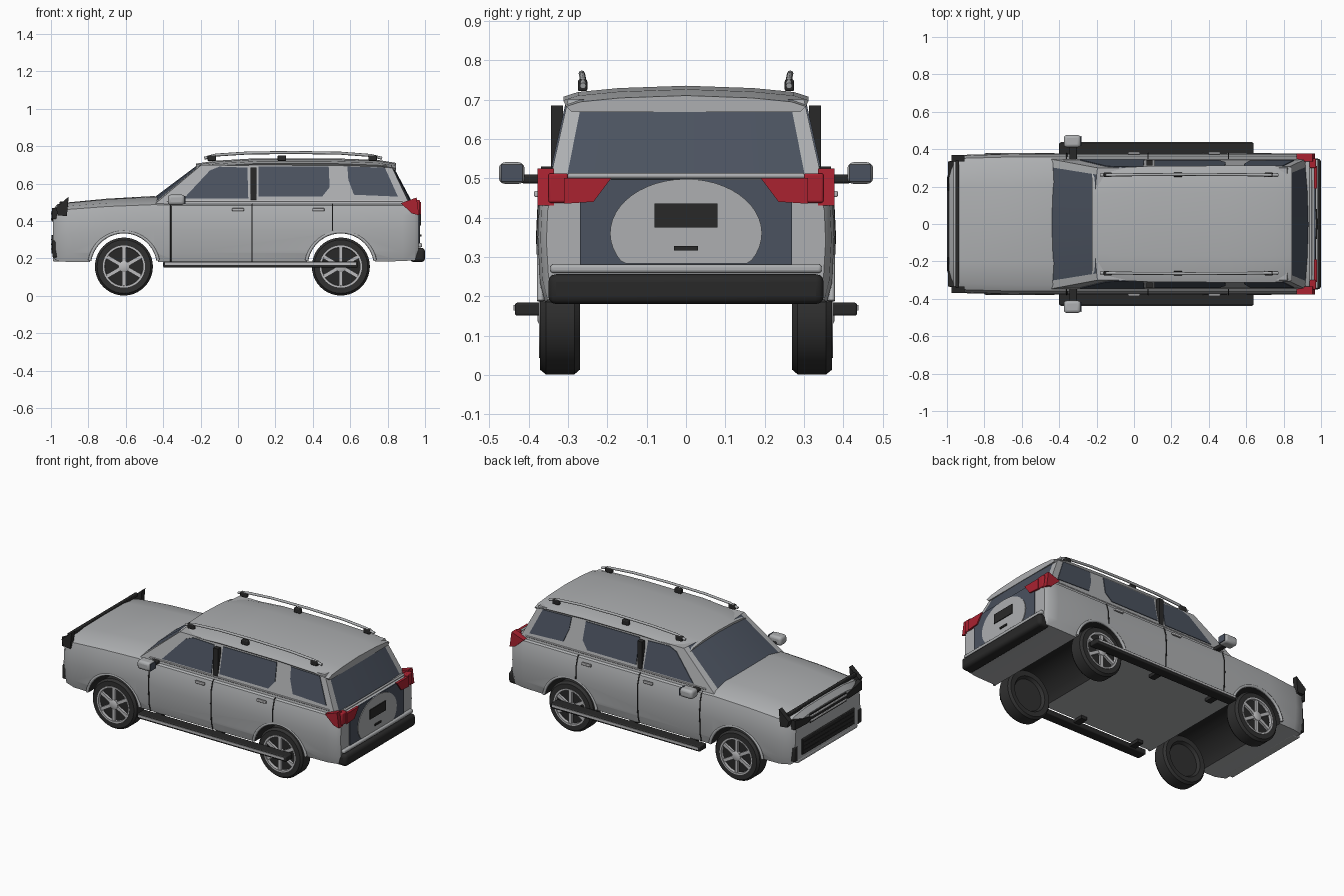
import bpy, bmesh
from math import sin, cos, pi, radians
from mathutils import Vector

if "Cube" in bpy.data.objects:
    bpy.data.objects.remove(bpy.data.objects["Cube"])


def material(name, r, g, b):
    m = bpy.data.materials.new(name)
    m.use_nodes = True
    m.diffuse_color = (r, g, b, 1)
    m.node_tree.nodes["Principled BSDF"].inputs["Base Color"].default_value = (r, g, b, 1)
    return m


PAINT = material("silver_paint", .42, .43, .44)
GLASS = material("blue_grey_glass", .07, .085, .115)
BLACK = material("black_plastic", .022, .022, .022)
RUBBER = material("tyre_rubber", .03, .03, .03)
RED = material("red_lens", .4, .016, .03)
CHROME = material("bright_metal", .5, .5, .51)
made = []


def finish(name, bm, mat):
    bmesh.ops.recalc_face_normals(bm, faces=bm.faces)
    me = bpy.data.meshes.new(name)
    bm.to_mesh(me)
    bm.free()
    me.materials.append(mat)
    ob = bpy.data.objects.new(name, me)
    bpy.context.collection.objects.link(ob)
    made.append(ob)
    return ob


def loft(name, rings, mat):
    """Skin a list of equal rings and cap both ends."""
    bm = bmesh.new()
    vs = [[bm.verts.new(p) for p in ring] for ring in rings]
    n = len(vs[0])
    for a, b in zip(vs, vs[1:]):
        for j in range(n):
            k = (j + 1) % n
            bm.faces.new((a[j], a[k], b[k], b[j]))
    bm.faces.new(vs[0])
    bm.faces.new(vs[-1])
    return finish(name, bm, mat)


def box(name, centre, size, mat, bevel=0.0, turn=0.0):
    bm = bmesh.new()
    bmesh.ops.create_cube(bm, size=1)
    bmesh.ops.scale(bm, vec=size, verts=bm.verts)
    ob = finish(name, bm, mat)
    ob.location = centre
    ob.rotation_euler.y = turn
    if bevel:
        mod = ob.modifiers.new("round", 'BEVEL')
        mod.width, mod.segments = bevel, 3
    return ob


def tube(name, points, radius, mat):
    cu = bpy.data.curves.new(name, 'CURVE')
    cu.dimensions = '3D'
    cu.bevel_depth, cu.bevel_resolution = radius, 2
    cu.use_fill_caps = True
    sp = cu.splines.new('POLY')
    sp.points.add(len(points) - 1)
    for p, q in zip(sp.points, points):
        p.co = (*q, 1)
    cu.materials.append(mat)
    ob = bpy.data.objects.new(name, cu)
    bpy.context.collection.objects.link(ob)


def lathe(name, cx, cz, profile, mat, n=40):
    """Profile of (radius, y) turned about a cross-wise axle."""
    return loft(name, [[(cx + r * cos(2 * pi * i / n), y, cz + r * sin(2 * pi * i / n))
                        for i in range(n)] for r, y in profile], mat)


def plate_x(name, pts, x, depth, mat):
    return loft(name, [[(x + d, y, z) for y, z in pts] for d in (0, depth)], mat)


def symmetric(half):
    return half + [(-y, z) for y, z in reversed(half) if y > 0]


# Lower body: cross-sections of x, half width, shoulder, sill, crown
def flank(w, top, sill):
    return [(.86 * w, top), (.95 * w, top - .018), (.99 * w, top - .07),
            (w, top - .15), (.985 * w, sill + .05), (.95 * w, sill)]


def section(x, w, top, sill, crown):
    half = [(0, top + crown), (.55 * w, top + .85 * crown)] + flank(w, top, sill)
    return [(x, y, z) for y, z in symmetric(half)]


body = loft("lower_body", [section(*s) for s in (
    (-.99, .325, .445, .205, .015), (-.965, .35, .472, .185, .018),
    (-.9, .37, .48, .18, .02), (-.7, .376, .495, .18, .024),
    (-.45, .378, .505, .18, .028), (-.3, .378, .5, .18, .01),
    (.6, .378, .5, .18, .005), (.88, .377, .5, .185, .005),
    (.945, .37, .498, .19, 0), (.965, .355, .49, .2, 0))], PAINT)

# Wheel arches cut through the body, with raised lips
AXLES, HUB = (-.61, .55), .156
for ax in AXLES:
    cutter = lathe("arch_cutter", ax, HUB, [(.184, -.5), (.184, .5)], BLACK, 48)
    cutter.hide_render = True
    mod = body.modifiers.new("arch", 'BOOLEAN')
    mod.operation, mod.solver, mod.object = 'DIFFERENCE', 'EXACT', cutter
    mod.material_mode = 'TRANSFER'
    bpy.context.view_layer.objects.active = body
    bpy.ops.object.modifier_apply(modifier=mod.name)
    made.remove(cutter)
    bpy.data.objects.remove(cutter)
    for s in (1, -1):
        tube("arch_lip", [(ax + .186 * cos(a), s * .37, HUB + .186 * sin(a))
                          for a in [radians(10 + 8 * i) for i in range(21)]], .009, PAINT)

# Cabin with bowed windscreen and tailgate glass
ACROSS = (-1, -.88, -.5, 0, .5, .88, 1)


def cabin_ring(z, w, front, rear, bow):
    return ([(front + bow * f * f, f * w, z) for f in ACROSS] +
            [(rear - .4 * bow * f * f, f * w, z) for f in reversed(ACROSS)])


cabin = loft("cabin", [cabin_ring(.49, .347, -.495, .937, .05),
                       cabin_ring(.70, .30, -.215, .825, .02)], PAINT)
cabin.data.materials.append(GLASS)
for f in cabin.data.polygons:
    if abs(f.normal.x) > .3 and abs(f.center.y) < .26:
        f.material_index = 1

# Roof skin
roof_rings = []
for x, w, top in ((-.225, .28, .706), (-.12, .3, .722), (.1, .31, .735),
                  (.5, .312, .735), (.75, .312, .726), (.845, .305, .71)):
    roof_rings.append([(x, y, z) for y, z in symmetric(
        [(0, top), (.55 * w, top - .006), (.88 * w, top - .016), (w, top - .028),
         (.95 * w, top - .042)])])
loft("roof", roof_rings, PAINT)


def cabin_side(z):
    return .345 - .224 * (z - .5)


WINDOWS = {
    "front_door_glass": [(-.29, .52), (.055, .52), (.05, .685), (-.1, .69), (-.15, .67)],
    "rear_door_glass": [(.11, .53), (.45, .53), (.49, .58), (.485, .69), (.11, .69)],
    "quarter_glass": [(.62, .54), (.855, .53), (.785, .685), (.585, .69), (.59, .62)],
}
SEAM = {-.36: (0, 6), .075: (0, 6), .505: (0, 4)}

for s in (1, -1):
    # Side glass, dark centre pillar and door seams
    for name, pts in WINDOWS.items():
        loft(name, [[(x, s * (cabin_side(z) + d), z) for x, z in pts]
                    for d in (-.003, .004)], GLASS)
    box("centre_pillar", (.083, s * .328, .59), (.032, .03, .19), BLACK)
    for x, (a, b) in SEAM.items():
        tube("door_seam", [(x, s * y, z) for y, z in flank(.378, .5, .18)[a:b]], .0035, BLACK)
    tube("belt_trim", [(-.38, s * .342, .507), (.88, s * .342, .507)], .005, CHROME)
    for x in (0, .43):
        box("door_handle", (x, s * .379, .46), (.065, .014, .016), CHROME, .004)

    # Door mirror
    box("mirror_stem", (-.325, s * .375, .498), (.04, .09, .022), BLACK, .006)
    box("mirror_housing", (-.33, s * .443, .513), (.09, .066, .055), PAINT, .016)
    box("mirror_glass", (-.284, s * .443, .513), (.006, .054, .043), GLASS)

    # Running board
    box("running_board", (.12, s * .402, .167), (1.04, .066, .033), BLACK, .006)
    box("board_edge", (.12, s * .436, .17), (1.02, .006, .014), CHROME)
    for x in (-.3, .12, .5):
        box("board_bracket", (x, s * .345, .17), (.04, .09, .02), BLACK)

    # Roof rail and feet
    tube("roof_rail", [(-.18, s * .262, .735), (-.12, s * .262, .752), (.05, s * .264, .763),
                       (.3, s * .265, .766), (.55, s * .264, .762), (.71, s * .262, .75),
                       (.77, s * .262, .735)], .008, PAINT)
    for x in (-.14, .235, .72):
        box("rail_foot", (x, s * .263, .736), (.045, .024, .03), BLACK, .005)

    # Headlamps and fog slots
    loft("headlamp_side", [[(x, s * y, z) for x, z in
                            ((-.975, .47), (-.905, .53), (-.915, .425), (-.962, .43))]
                           for y in (.335, .368)], BLACK)
    plate_x("headlamp_front", [(s * .17, .435), (s * .335, .468), (s * .335, .41),
                               (s * .2, .405)], -.995, .03, BLACK)
    box("fog_slot", (-.975, s * .318, .25), (.035, .035, .09), BLACK, .006)

    # Tail lamps
    plate_x("tail_lamp_inner", [(s * .19, .5), (s * .31, .5), (s * .31, .435),
                                (s * .235, .44)], .962, .016, RED)
    loft("tail_lamp_outer", [[(x, s * y, z) for x, z in
                              ((.87, .495), (.955, .525), (.968, .43), (.93, .44))]
                             for y in (.335, .377)], RED)
    box("tail_lamp_bridge", (.955, s * .325, .475), (.036, .05, .075), RED, .006)

    # Wheels
    for ax in AXLES:
        lathe("tyre", ax, HUB, [(.1, s * y) for y in (.29,)] + [
            (r, s * y) for r, y in ((.112, .272), (.143, .27), (.155, .284), (.155, .356),
                                    (.143, .371), (.112, .371), (.108, .352))], RUBBER)
        lathe("rim_ring", ax, HUB, [(r, s * y) for r, y in (
            (.113, .35), (.113, .374), (.103, .374), (.101, .35))], CHROME)
        lathe("rim_back", ax, HUB, [(.103, s * .35), (.103, s * .356)], BLACK)
        lathe("hub_cap", ax, HUB, [(.03, s * .35), (.03, s * .372), (.02, s * .377)], CHROME, 20)
        for i in range(6):
            a = radians(30 + 60 * i)
            box("spoke", (ax + .064 * cos(a), s * .362, HUB + .064 * sin(a)),
                (.085, .016, .02), CHROME, 0, -a)

# Nose: hood lip, grille, intake
box("hood_lip", (-.945, 0, .492), (.02, .68, .022), BLACK, .004)
box("grille", (-.99, 0, .425), (.012, .36, .055), BLACK)
for z in (.41, .44):
    box("grille_bar", (-.992, 0, z), (.016, .36, .012), CHROME, .004)
box("lower_intake", (-.99, 0, .275), (.016, .52, .1), BLACK, .004)
for z in (.25, .275, .3):
    box("intake_slat", (-.997, 0, z), (.006, .5, .006), BLACK)
box("front_skirt", (-.96, 0, .195), (.06, .6, .025), PAINT, .008)

# Tailgate: dark panel, round body panel, plate, handle, bumper
plate_x("tailgate_panel", [(-.27, .28), (.27, .28), (.27, .497), (-.27, .497)],
        .962, .008, GLASS)
plate_x("tailgate_oval", [(.193 * cos(a), max(.283, .36 + .138 * sin(a)))
                          for a in [2 * pi * i / 48 + .01 for i in range(48)]],
        .969, .005, PAINT)
box("number_plate", (.975, 0, .405), (.008, .16, .06), BLACK)
box("tailgate_handle", (.976, 0, .322), (.01, .06, .011), BLACK)
tube("glass_sill", [(.945, -.3, .506), (.945, .3, .506)], .007, PAINT)
box("bumper_ledge", (.955, 0, .27), (.06, .69, .022), PAINT, .008)
box("rear_bumper", (.96, 0, .218), (.08, .70, .076), BLACK, .02)

# Smooth shading with sharp creases
bpy.ops.object.select_all(action='DESELECT')
for ob in made:
    ob.select_set(True)
bpy.context.view_layer.objects.active = body
bpy.ops.object.shade_smooth_by_angle(angle=radians(32))
